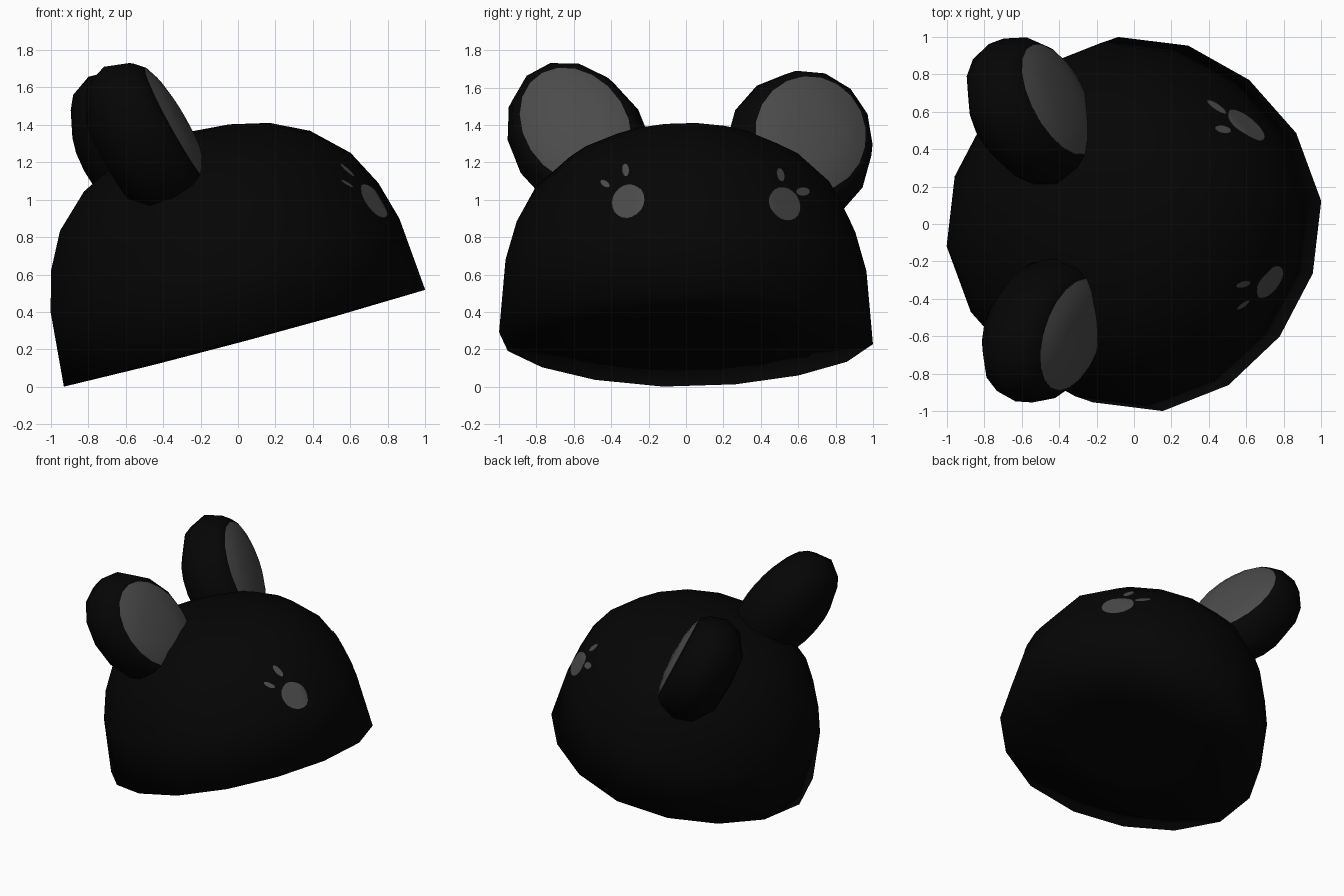
import bpy, bmesh, math
from mathutils import Vector, Matrix
from mathutils.bvhtree import BVHTree

if "Cube" in bpy.data.objects:
    bpy.data.objects.remove(bpy.data.objects["Cube"])


def material(name, v):
    m = bpy.data.materials.new(name)
    m.diffuse_color = (v, v, v, 1)
    m.use_nodes = True
    m.node_tree.nodes["Principled BSDF"].inputs["Base Color"].default_value = m.diffuse_color
    return m


BLACK = material("black", 0.0015)
GREY = material("dark grey", 0.07)


def finish(bm, name, mat):
    for f in bm.faces:
        f.smooth = True
    me = bpy.data.meshes.new(name)
    bm.to_mesh(me)
    me.materials.append(mat)
    ob = bpy.data.objects.new(name, me)
    bpy.context.collection.objects.link(ob)
    return ob


def lathe(profile, sides, matrix, sx=1.0, sy=1.0, start=0.0, cap=True, shape=(1,)):
    """Revolve (radius, height) points about z; zero radius makes a tip.
    shape scales the radius of successive corners."""
    bm = bmesh.new()
    rings = []
    for r, h in profile:
        if r == 0:
            rings.append([bm.verts.new((0, 0, h))])
            continue
        ring = []
        for i in range(sides):
            a = start + math.tau * i / sides
            k = r * shape[i % len(shape)]
            ring.append(bm.verts.new((k * sx * math.cos(a), k * sy * math.sin(a), h)))
        rings.append(ring)
    for lo, hi in zip(rings, rings[1:]):
        for i in range(sides):
            j = (i + 1) % sides
            if len(lo) == 1:
                bm.faces.new((lo[0], hi[j], hi[i]))
            elif len(hi) == 1:
                bm.faces.new((lo[i], lo[j], hi[0]))
            else:
                bm.faces.new((lo[i], lo[j], hi[j], hi[i]))
    if cap:
        bm.faces.new(rings[0][::-1])
    bm.transform(matrix)
    bmesh.ops.recalc_face_normals(bm, faces=bm.faces)
    return bm


# Head: tilted 16-sided dome, slightly squarish in plan, with a closed base
tilt = Matrix.Translation((0.035, 0, 0.26)) @ Matrix.Rotation(math.radians(-15), 4, 'Y')
dome = [(0, -0.015), (0.5, -0.012), (1.007, 0), (0.972, 0.404), (0.912, 0.617), (0.81, 0.81),
        (0.63, 0.98), (0.43, 1.077), (0.22, 1.125), (0, 1.142)]
head_bm = lathe(dome, 16, tilt, start=math.radians(7), cap=False,
                shape=(1, 0.982, 0.97, 0.982))
head_tree = BVHTree.FromBMesh(head_bm)
finish(head_bm, "head", BLACK)


# Ears: rounded squashed bodies with a gently bulging grey inner face
def ear(side, centre, normal, half_w, half_h, roll):
    n = Vector(normal).normalized()
    across = Vector((0, 0, 1)).cross(n).normalized()
    up = n.cross(across)
    m = Matrix((across, up, n)).transposed().to_4x4()
    m = Matrix.Translation(centre) @ m @ Matrix.Rotation(math.radians(roll), 4, 'Z')
    body = [(1.03, 0), (1.18, -0.05), (1.31, -0.18), (1.17, -0.31), (0.7, -0.41), (0, -0.43)]
    finish(lathe(body, 14, m, half_w, half_h), side + "_ear", BLACK)
    inner = [(1.0, 0.004), (0.8, 0.03), (0.5, 0.048), (0, 0.057)]
    finish(lathe(inner, 20, m, half_w, half_h, cap=False), side + "_inner_ear", GREY)


ear("right", (-0.33, -0.59, 1.395), (0.88, -0.115, 0.46), 0.275, 0.375, 32)
ear("left", (-0.405, 0.665, 1.35), (0.83, 0.34, 0.43), 0.305, 0.36, -35)


# Eyes and lashes: thin ellipses projected onto the front of the dome
def spot(name, y, z, ry, rz, roll=0.0):
    bm = bmesh.new()
    rot = Matrix.Rotation(math.radians(roll), 2)
    sides = 20

    def vert(a, b):
        p = rot @ Vector((a * ry, b * rz))
        hit, nor, _, _ = head_tree.ray_cast(Vector((3, y + p.x, z + p.y)), Vector((-1, 0, 0)))
        return bm.verts.new(hit + nor * 0.007)

    tip = vert(0, 0)
    prev = None
    for r in (0.25, 0.5, 0.75, 1.0):
        ring = [vert(r * math.cos(math.tau * i / sides), r * math.sin(math.tau * i / sides))
                for i in range(sides)]
        for i in range(sides):
            j = (i + 1) % sides
            if prev:
                bm.faces.new((prev[i], ring[i], ring[j], prev[j]))
            else:
                bm.faces.new((tip, ring[i], ring[j]))
        prev = ring
    finish(bm, name, GREY)


spot("right_eye", -0.308, 0.99, 0.083, 0.094, -35)
spot("right_upper_lash", -0.32, 1.155, 0.02, 0.036, 5)
spot("right_side_lash", -0.43, 1.082, 0.017, 0.03, 55)
spot("left_eye", 0.525, 0.975, 0.078, 0.096, 35)
spot("left_upper_lash", 0.502, 1.13, 0.021, 0.038, 15)
spot("left_side_lash", 0.622, 1.04, 0.038, 0.024, 0)
